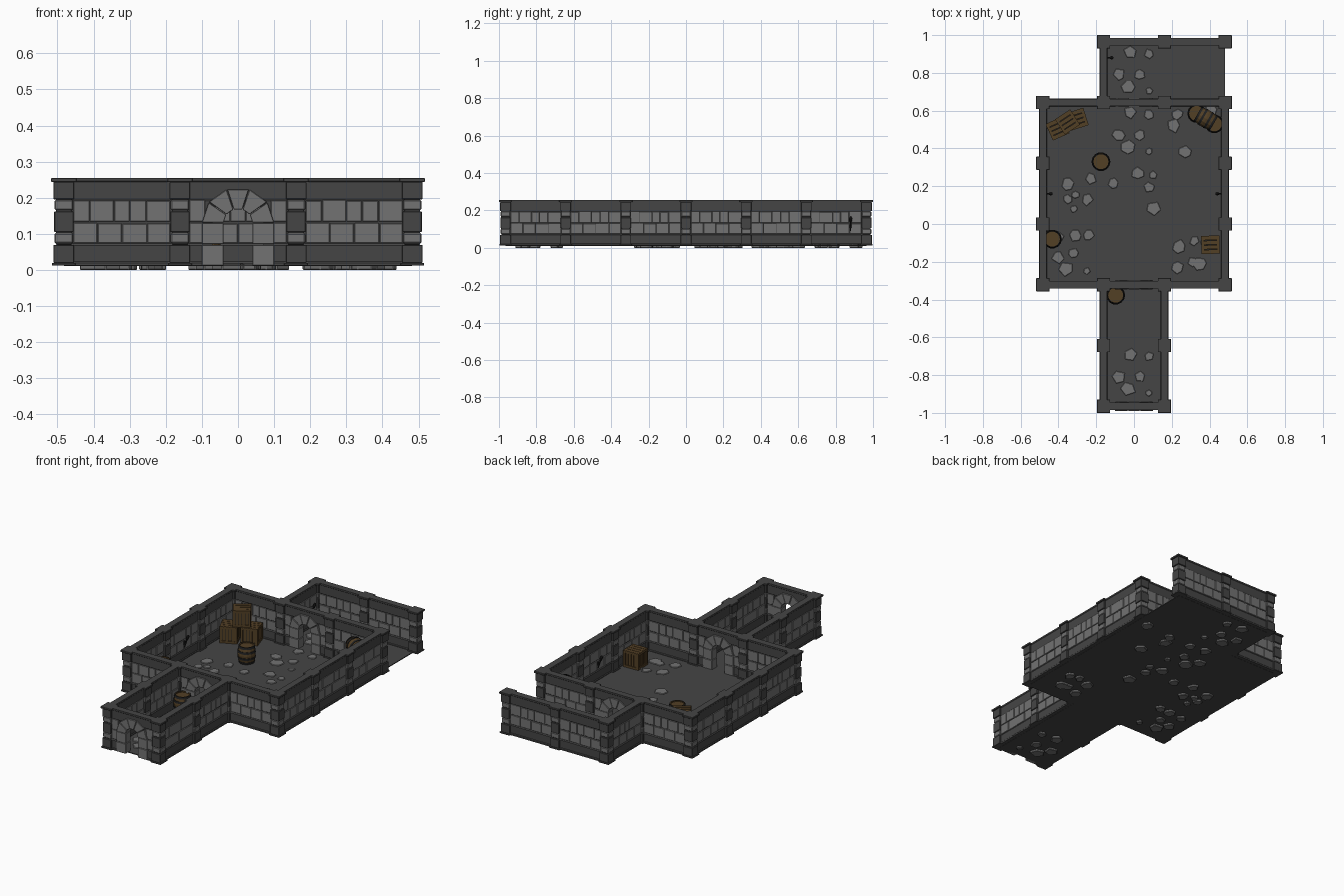
import bpy, bmesh, math, random
from mathutils import Matrix, Vector

if "Cube" in bpy.data.objects:
    bpy.data.objects.remove(bpy.data.objects["Cube"])

random.seed(4)
G = 1.93 / 6          # grid cell size
H = G / 2
FLOOR = 0.016


def material(name, c):
    m = bpy.data.materials.new(name)
    m.diffuse_color = (*c, 1)
    m.use_nodes = True
    m.node_tree.nodes["Principled BSDF"].inputs["Base Color"].default_value = m.diffuse_color
    return m


DARK = material("dark_stone", (0.06, 0.06, 0.06))
LIGHT = material("light_stone", (0.17, 0.17, 0.17))
WOOD = material("wood", (0.085, 0.05, 0.018))
IRON = material("iron", (0.015, 0.015, 0.015))


def finish(name, bm, mat, bevel=0):
    bmesh.ops.recalc_face_normals(bm, faces=bm.faces[:])
    me = bpy.data.meshes.new(name)
    bm.to_mesh(me)
    bm.free()
    me.materials.append(mat)
    ob = bpy.data.objects.new(name, me)
    bpy.context.collection.objects.link(ob)
    if bevel:
        b = ob.modifiers.new("bevel", 'BEVEL')
        b.width, b.segments = bevel, 1
    return ob


def box(bm, lo, hi, M=Matrix()):
    lo, hi = Vector(lo), Vector(hi)
    S = Matrix.Diagonal((*(hi - lo), 1))
    bmesh.ops.create_cube(bm, size=1, matrix=M @ Matrix.Translation((lo + hi) / 2) @ S)


def prism(bm, pts, d0, d1, M=Matrix()):
    """Extrude an xz outline along y."""
    a = [bm.verts.new(M @ Vector((x, d0, z))) for x, z in pts]
    b = [bm.verts.new(M @ Vector((x, d1, z))) for x, z in pts]
    bm.faces.new(a)
    bm.faces.new(b[::-1])
    n = len(pts)
    for i in range(n):
        bm.faces.new((a[i], a[(i + 1) % n], b[(i + 1) % n], b[i]))


def lathe(bm, prof, M, n=14):
    rings = [[bm.verts.new(M @ Vector((r * math.cos(2 * math.pi * i / n), r * math.sin(2 * math.pi * i / n), z)))
              for i in range(n)] for r, z in prof]
    for a, b in zip(rings, rings[1:]):
        for i in range(n):
            bm.faces.new((a[i], a[(i + 1) % n], b[(i + 1) % n], b[i]))
    bm.faces.new(rings[0][::-1])
    bm.faces.new(rings[-1])


def place(x, y, z=0, deg=0):
    return Matrix.Translation((x, y, z)) @ Matrix.Rotation(math.radians(deg), 4, 'Z')


# Wall layout in grid cells: x1, y1, x2, y2, has a door
segs = []
for y in (-1, 0, 1):
    segs += [(s * 1.5, y, s * 1.5, y + 1, False) for s in (-1, 1)]
for y in (-1, 2):
    segs += [(x, y, x + 1, y, x == -0.5) for x in (-1.5, -0.5, 0.5)]
for y in (-3, -2):
    segs += [(s * 0.5, y, s * 0.5, y + 1, False) for s in (-1, 1)]
segs += [(-0.5, -3, 0.5, -3, True), (-0.5, 2, -0.5, 3, False),
         (-0.5, 3, 0.5, 3, False), (0.5, 3, 1.5, 3, False)]

# Walls: moulded cross-section, bricks in two courses, arches at doors
lower = [(.021, .012), (.021, .02), (.0175, .024), (.0175, .068), (.013, .074)]
upper = [(.013, .19), (.0175, .198), (.0175, .244), (.019, .246), (.019, .255)]


def mirrored(half):
    return half + [(-x, z) for x, z in reversed(half)]


courses = [(.075, .131, (0, .25, .5, .76, 1)), (.134, .194, (0, .17, .42, .58, .75, 1))]
walls, bricks, arches = bmesh.new(), bmesh.new(), bmesh.new()
for x1, y1, x2, y2, door in segs:
    deg = 90 if x1 == x2 else 0
    along = place((x1 + x2) * H, (y1 + y2) * H, 0, deg)
    across = along @ Matrix.Rotation(-math.pi / 2, 4, 'Z')   # local y runs along the wall
    spans = [(-H, -.07), (.07, H)] if door else [(-H, H)]
    for a, b in spans:
        prism(walls, mirrored(lower + upper), a, b, across)
    if door:
        prism(walls, mirrored([(.013, .175)] + upper), -.07, .07, across)
    for lo, hi in ([(-.135, -.09), (.09, .135)] if door else [(-.135, .135)]):
        for z0, z1, fr in courses:
            for f, g in zip(fr, fr[1:]):
                a, b = max(-.135 + f * .27, lo), min(-.135 + g * .27, hi)
                if b - a > .006:
                    t = .0155 + random.uniform(0, .003)
                    box(bricks, (a + .001, -t, z0), (b - .001, t, z1 - random.uniform(0, .003)), along)
    if door:
        for s in (-1, 1):
            for z0, z1 in ((.012, .07), (.072, .13)):
                a, b = sorted((s * .04, s * .1))
                box(arches, (a, -.023, z0), (b, .023, z1), along)
        for k in range(5):
            t0, t1 = math.pi * k / 5 + .01, math.pi * (k + 1) / 5 - .01
            pts = [(r * math.cos(t), .131 + r * .97 * math.sin(t))
                   for r, t in ((.04, t0), (.1, t0), (.1, t1), (.04, t1))]
            d = .023 if k % 2 else .025
            prism(arches, pts, -d, d, along)
finish("walls", walls, DARK)
finish("wall_bricks", bricks, LIGHT, .0015)
finish("door_arches", arches, LIGHT, .0015)

# Pillars at every wall junction
ends = sorted({(s[0], s[1]) for s in segs} | {(s[2], s[3]) for s in segs})
body, pale = bmesh.new(), bmesh.new()
for gx, gy in ends:
    M = place(gx * G, gy * G)
    for r, z0, z1 in ((.033, .012, .02), (.0285, .02, .07), (.022, .07, .2),
                      (.0265, .105, .162), (.0285, .196, .244), (.035, .244, .255)):
        box(body, (-r, -r, z0), (r, r, z1), M)
    for z0, z1 in ((.074, .102), (.166, .194)):
        r = .0255
        box(pale, (-r, -r, z0), (r, r, z1), M)
finish("pillars", body, DARK, .0015)
finish("pillar_blocks", pale, LIGHT, .003)

# Floor of the hall and both passages
fl = bmesh.new()
for x0, x1, y0, y1 in ((-1.5, 1.5, -1, 2), (-.5, .5, -3, -1), (-.5, 1.5, 2, 3)):
    box(fl, (x0 * G, y0 * G, .011), (x1 * G, y1 * G, FLOOR))
finish("floor", fl, DARK)

# Loose flagstones: x, y, radius
cluster = [(-.02, .11, .036), (.08, .10, .028), (-.08, -.01, .036), (.03, -.01, .03),
           (-.03, -.075, .042), (.08, -.095, .02)]
stones = [(x, y + cy, r) for cy in (.8, .48, -.8) for x, y, r in cluster]
stones += [(-.35, .21, .04), (-.23, .24, .034), (-.11, .215, .034), (-.35, .13, .028), (-.31, .155, .022),
           (-.25, .13, .034), (-.32, .08, .022), (.02, .27, .036), (.10, .26, .024), (.08, .195, .034),
           (.10, .08, .042), (-.31, -.06, .034), (-.24, -.06, .03), (-.40, -.175, .038), (-.32, -.155, .03),
           (-.36, -.235, .042), (-.25, -.25, .022), (.24, -.12, .038), (.32, -.09, .03), (.23, -.23, .034),
           (.31, -.20, .028), (.35, -.21, .04), (.38, -.10, .034), (.21, .52, .04), (.23, .58, .032),
           (.27, .38, .036), (.41, .60, .036), (-.40, -.07, .03)]
st = bmesh.new()
for i, (x, y, r) in enumerate(stones):
    n, t = random.choice((5, 6)), random.uniform(0, 6)
    prof = [(r * random.uniform(.82, 1.08), t + 6.283 * (k + random.uniform(-.15, .15)) / n) for k in range(n)]
    M = place(x, y) @ Matrix.Rotation(math.pi / 2, 4, 'X')
    prism(st, [(q * math.cos(a), q * math.sin(a)) for q, a in prof],
          0, .02, Matrix.Translation((x, y, 0)) @ Matrix(((1, 0, 0, 0), (0, 0, 1, 0), (0, 1, 0, 0), (0, 0, 0, 1))))
finish("flagstones", st, LIGHT, .0025)

# Barrels: four standing, one lying across a pair
BH = .1
spots = [place(x, y, FLOOR) for x, y in ((-.175, .33), (-.432, -.08), (-.097, -.377), (.332, .585), (.425, .53))]
spots.append(place(.38, .558, FLOOR + BH + .047, -30) @ Matrix.Rotation(math.pi / 2, 4, 'Y')
             @ Matrix.Translation((0, 0, -BH / 2)))
staves, hoops = bmesh.new(), bmesh.new()
for M in spots:
    lathe(staves, [(.036, .006), (.036, 0), (.04, 0), (.046, .025), (.049, .05), (.046, .075),
                   (.04, BH), (.036, BH), (.036, BH - .006)], M)
    for z0, z1, r0, r1 in ((0, .012, .0425, .0455), (.026, .038, .0485, .05),
                           (.062, .074, .05, .0485), (.088, BH, .0455, .0425)):
        lathe(hoops, [(.037, z0), (r0, z0), (r1, z1), (.037, z1)], M)
# hoops are open rings: drop the flat caps that would hide the lids
bmesh.ops.delete(hoops, geom=[f for f in hoops.faces if len(f.verts) > 4], context='FACES')
finish("barrel_staves", staves, WOOD)
finish("barrel_hoops", hoops, IRON)

# Crates: core, edge frame and slats on every face
C = .096
core, frame = bmesh.new(), bmesh.new()
for x, y, z, deg in ((.405, -.11, 0, 2), (-.405, .505, 0, 24), (-.3, .555, 0, 18), (-.352, .54, C, 33)):
    M = place(x, y, FLOOR + z + C / 2, deg)
    h, w = C / 2, .013
    box(core, [-h + .007] * 3, [h - .007] * 3, M)
    turns = [Matrix(), Matrix.Rotation(math.pi / 2, 4, 'Z'), Matrix.Rotation(math.pi / 2, 4, 'Y')]
    for R in turns:
        for a in (-h, h - w):
            for b in (-h, h - w):
                box(frame, (-h + .0005, a, b), (h - .0005, a + w, b + w), M @ R)
    for q in range(4):
        R = M @ Matrix.Rotation(q * math.pi / 2, 4, 'Z')
        for k in range(4):
            s = -.034 + k * .0175
            box(frame, (s, h - .008, -h + w), (s + .0145, h - .004, h - w), R)
    for k in range(4):
        s = -h + .001 + k * .024
        box(frame, (-h, s, h - .004), (h, s + .021, h + .001), M)
finish("crate_cores", core, IRON)
finish("crate_boards", frame, WOOD)

# Wall torches leaning out of brackets
tb = bmesh.new()
for x, y, deg in ((-G * 1.5, .16, 0), (G * 1.5, .16, 180), (-G * .5, .88, 0)):
    M = place(x, y, 0, deg)
    box(tb, (.012, -.005, .105), (.024, .005, .125), M)
    lathe(tb, [(.003, 0), (.0045, .05), (.008, .055), (.009, .07), (.004, .08)],
          M @ Matrix.Translation((.022, 0, .09)) @ Matrix.Rotation(math.radians(18), 4, 'Y'), 8)
finish("wall_torches", tb, IRON)
